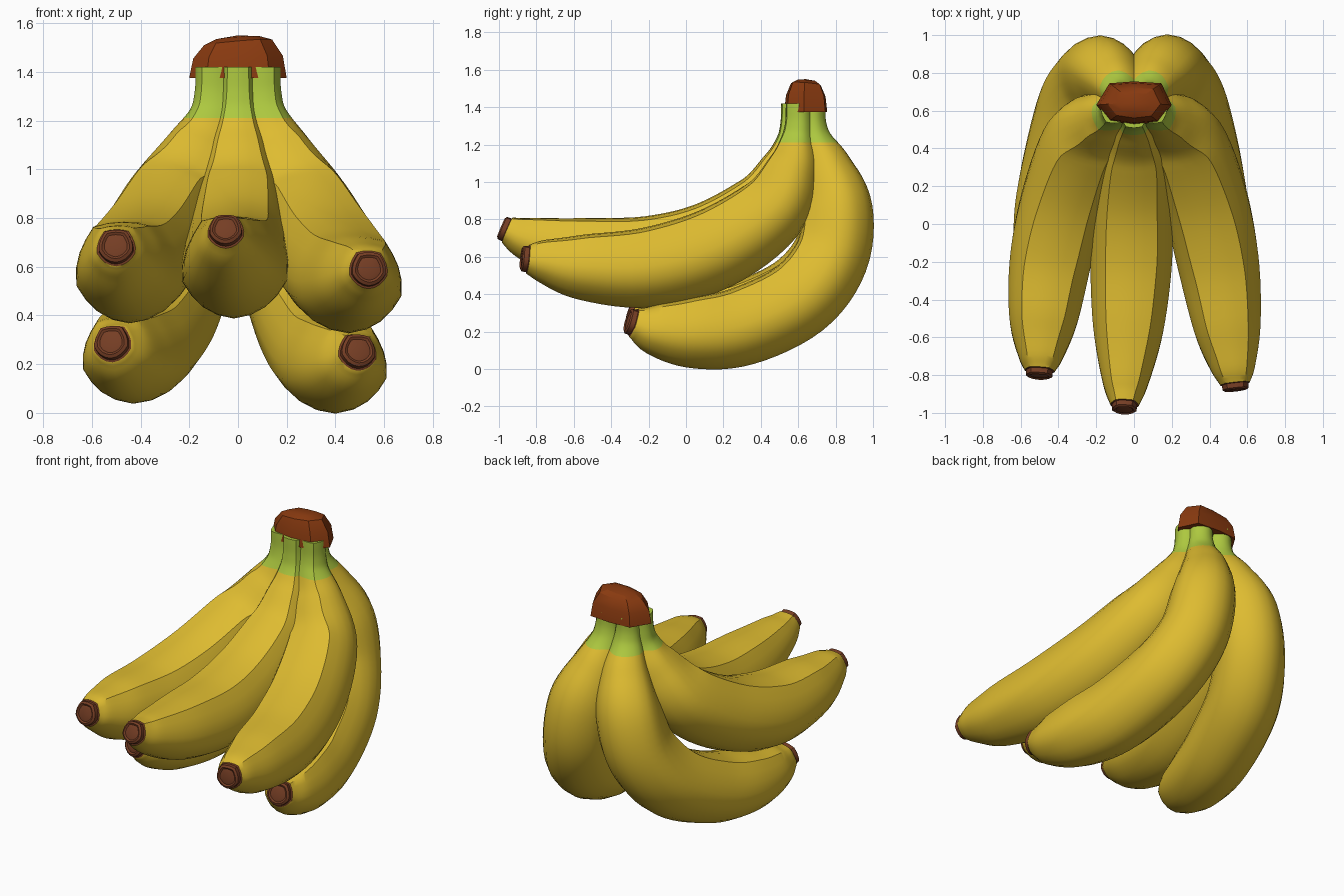
import bpy, bmesh, math
from mathutils import Vector

if "Cube" in bpy.data.objects:
    bpy.data.objects.remove(bpy.data.objects["Cube"])


def material(name, rgb):
    m = bpy.data.materials.new(name)
    m.diffuse_color = (*rgb, 1)
    m.use_nodes = True
    m.node_tree.nodes["Principled BSDF"].inputs["Base Color"].default_value = m.diffuse_color
    return m


YELLOW = material("banana yellow", (0.73, 0.50, 0.03))
GREEN = material("stalk green", (0.42, 0.58, 0.05))
TIP = material("tip brown", (0.18, 0.048, 0.018))
CROWN = material("crown brown", (0.25, 0.042, 0.005))
SIDES, STEPS, GREEN_Z = 20, 6, 1.21


def finish(bm, name, mats, angle):
    bmesh.ops.recalc_face_normals(bm, faces=bm.faces)
    me = bpy.data.meshes.new(name)
    bm.to_mesh(me)
    bm.free()
    for m in mats:
        me.materials.append(m)
    ob = bpy.data.objects.new(name, me)
    bpy.context.collection.objects.link(ob)
    bpy.ops.object.select_all(action='DESELECT')
    ob.select_set(True)
    bpy.context.view_layer.objects.active = ob
    bpy.ops.object.shade_smooth_by_angle(angle=math.radians(angle))


def spline(pts):
    # Catmull-Rom through (x, y, z, radius) points
    p = [Vector(q) for q in pts]
    p = [2 * p[0] - p[1]] + p + [2 * p[-1] - p[-2]]
    out = []
    for i in range(1, len(p) - 2):
        a, b, c, d = p[i - 1:i + 3]
        for s in range(STEPS):
            t = s / STEPS
            out.append(0.5 * (2 * b + (c - a) * t + (2 * a - 5 * b + 4 * c - d) * t * t
                              + (3 * b - a - 3 * c + d) * t ** 3))
    return out + [p[-2]]


def section(a):
    # soft pentagon with ridges on the inner side, round on the outer side
    k = 0.1 + 0.45 * (0.5 + 0.5 * math.cos(a))
    w = math.radians(36)
    local = (a + w) % (2 * w) - w
    return (1 - k + k * math.cos(w) / math.cos(local)) * (1 + 0.1 * k)


def banana(name, pts):
    path = spline(pts)
    cents = [Vector(q[:3]) for q in path]
    radii = [q[3] for q in path]
    tans = [(cents[min(i + 1, len(cents) - 1)] - cents[max(i - 1, 0)]).normalized()
            for i in range(len(cents))]
    # blunt brown tip: stub, bevelled rim and sunken centre
    end, t, r, body = cents[-1], tans[-1], radii[-1], len(cents)
    for off, f in ((0.003, 0.9), (0.028, 0.88), (0.036, 0.72), (0.030, 0.6), (0.034, 0.4)):
        cents.append(end + t * off)
        radii.append(r * f)
        tans.append(t)
    bm = bmesh.new()
    rings = []
    for c, t, r in zip(cents, tans, radii):
        side = Vector((1, 0, 0))
        side = (side - t * side.dot(t)).normalized()
        up = t.cross(side)
        ring = []
        for j in range(SIDES):
            a = 2 * math.pi * j / SIDES
            ring.append(bm.verts.new(c + (up * math.cos(a) + side * math.sin(a)) * r * section(a)))
        rings.append(ring)
    for i in range(len(rings) - 1):
        for j in range(SIDES):
            k = (j + 1) % SIDES
            f = bm.faces.new((rings[i][j], rings[i][k], rings[i + 1][k], rings[i + 1][j]))
            f.material_index = 2 if i >= body - 1 else 0
    bm.faces.new(rings[0])
    bm.faces.new(rings[-1]).material_index = 2
    # green stalk above a level cut
    bmesh.ops.bisect_plane(bm, geom=bm.verts[:] + bm.edges[:] + bm.faces[:],
                           plane_co=(0, 0, GREEN_Z), plane_no=(0, 0, 1))
    for f in bm.faces:
        if f.calc_center_median().z > GREEN_Z:
            f.material_index = 1
    finish(bm, name, (YELLOW, GREEN, TIP), 40)


# front row
banana("front_middle_banana", [
    (0, .575, 1.42, .07), (0, .575, 1.31, .075), (0, .565, 1.21, .092), (0, .52, 1.07, .135),
    (0, .40, .87, .19), (-.01, .12, .69, .215), (-.015, -.2, .61, .22),
    (-.03, -.55, .63, .19), (-.045, -.83, .695, .125), (-.05, -.955, .745, .075)])
banana("front_right_banana", [
    (.105, .60, 1.42, .07), (.105, .60, 1.31, .075), (.115, .59, 1.21, .095), (.17, .56, 1.06, .145),
    (.27, .45, .85, .20), (.37, .15, .65, .225), (.445, -.2, .55, .22),
    (.495, -.55, .55, .18), (.525, -.76, .58, .12), (.535, -.845, .59, .08)])
banana("front_left_banana", [
    (-.105, .60, 1.42, .07), (-.105, .60, 1.31, .075), (-.115, .59, 1.21, .095), (-.17, .56, 1.07, .145),
    (-.27, .45, .87, .20), (-.37, .15, .68, .22), (-.44, -.18, .59, .22),
    (-.48, -.5, .61, .185), (-.495, -.7, .66, .12), (-.50, -.775, .68, .08)])
# back row
banana("back_right_banana", [
    (.07, .675, 1.42, .07), (.07, .675, 1.31, .075), (.075, .69, 1.21, .1), (.10, .745, 1.07, .145),
    (.16, .805, .86, .19), (.21, .77, .60, .205), (.285, .60, .38, .215), (.36, .30, .235, .215),
    (.42, .04, .20, .195), (.465, -.16, .215, .145), (.49, -.28, .25, .08)])
banana("back_left_banana", [
    (-.07, .675, 1.42, .07), (-.07, .675, 1.31, .075), (-.075, .69, 1.21, .1), (-.10, .745, 1.07, .145),
    (-.16, .80, .87, .19), (-.22, .765, .62, .205), (-.30, .60, .41, .215), (-.385, .30, .27, .21),
    (-.45, .04, .235, .19), (-.49, -.16, .255, .145), (-.515, -.27, .285, .08)])

# rough cut crown: uneven rings of an eight-sided outline
outline = [(-.20, .63), (-.13, .545), (0, .525), (.13, .54), (.20, .63), (.145, .745), (0, .755), (-.13, .745)]
bm = bmesh.new()
rings = []
for z, s, tilt in ((1.375, 1.0, .0), (1.46, .92, .03), (1.52, .70, .06), (1.54, .45, .03)):
    rings.append([bm.verts.new((x * s, .645 + (y - .645) * s, z + tilt * (x - (y - .645))))
                  for x, y in outline])
for lo, hi in zip(rings, rings[1:]):
    for j in range(8):
        k = (j + 1) % 8
        bm.faces.new((lo[j], lo[k], hi[k], hi[j]))
bm.faces.new(rings[0])
top = bm.verts.new((0, .64, 1.55))
for j in range(8):
    bm.faces.new((rings[-1][j], rings[-1][(j + 1) % 8], top))
finish(bm, "crown", (CROWN,), 25)
